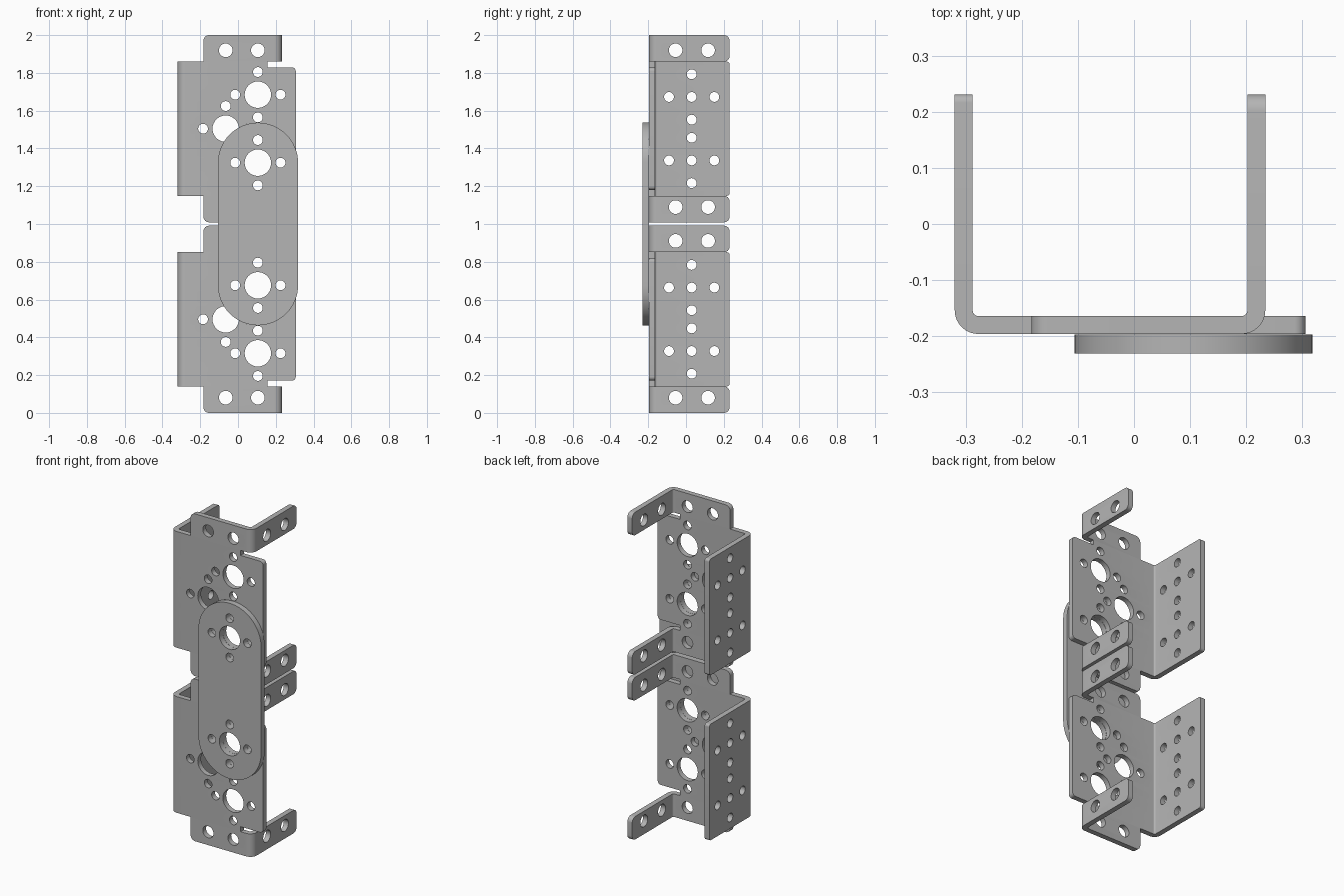
import bpy, bmesh, math
from mathutils import Vector

if "Cube" in bpy.data.objects:
    bpy.data.objects.remove(bpy.data.objects["Cube"])

T = 0.032                      # sheet thickness
Y0 = -0.196                    # front face of the brackets
RO = 0.042                     # outer bend radius
ARC = (RO - T / 2) * math.pi / 2
XL, XR = 0.3195 - RO, 0.234 - RO   # where the left and right bends begin
YC = Y0 + RO                   # bend axis
HALF = 0.4955                  # half bracket height
CUT = 0.355                    # flange half height, start of the ears

metal = bpy.data.materials.new("grey_metal")
metal.diffuse_color = (0.46, 0.46, 0.46, 1)
metal.use_nodes = True
metal.node_tree.nodes["Principled BSDF"].inputs["Base Color"].default_value = metal.diffuse_color


def rounded(corners, steps=8):
    """Outline from (x, y, radius) right-angled corners."""
    pts = []
    for i, (x, y, r) in enumerate(corners):
        p = Vector((x, y))
        if r == 0:
            pts.append(p)
            continue
        a = (Vector(corners[i - 1][:2]) - p).normalized() * r
        b = (Vector(corners[(i + 1) % len(corners)][:2]) - p).normalized() * r
        for k in range(steps + 1):
            t = k / steps * math.pi / 2
            pts.append(p + a * (1 - math.sin(t)) + b * (1 - math.cos(t)))
    return pts


def circle(x, y, r, n=32):
    return [Vector((x + r * math.cos(2 * math.pi * k / n), y + r * math.sin(2 * math.pi * k / n)))
            for k in range(n)]


def hub(x, y):
    """Large hole with four screw holes around it."""
    d = 0.12
    return [circle(x, y, 0.07)] + [circle(x + i, y + j, 0.026, 24)
                                   for i, j in ((d, 0), (-d, 0), (0, d), (0, -d))]


def flat_sheet(loops, thick):
    """Flat plate with holes, as a bmesh lying in xy."""
    cu = bpy.data.curves.new("outline", 'CURVE')
    cu.dimensions = '2D'
    cu.fill_mode = 'BOTH'
    cu.extrude = thick / 2
    for loop in loops:
        s = cu.splines.new('POLY')
        s.points.add(len(loop) - 1)
        for pt, co in zip(s.points, loop):
            pt.co = (co.x, co.y, 0, 1)
        s.use_cyclic_u = True
    ob = bpy.data.objects.new("outline", cu)
    bpy.context.collection.objects.link(ob)
    dg = bpy.context.evaluated_depsgraph_get()
    me = bpy.data.meshes.new_from_object(ob.evaluated_get(dg))
    bm = bmesh.new()
    bm.from_mesh(me)
    bpy.data.objects.remove(ob)
    bpy.data.curves.remove(cu)
    bpy.data.meshes.remove(me)
    bmesh.ops.remove_doubles(bm, verts=bm.verts, dist=1e-5)
    return bm


def finish(bm, name):
    bmesh.ops.recalc_face_normals(bm, faces=bm.faces)
    me = bpy.data.meshes.new(name)
    bm.to_mesh(me)
    bm.free()
    me.materials.clear()
    me.materials.append(metal)
    return me


def add(me, name, z):
    ob = bpy.data.objects.new(name, me)
    ob.location.z = z
    bpy.context.collection.objects.link(ob)
    bpy.ops.object.select_all(action='DESELECT')
    ob.select_set(True)
    bpy.context.view_layer.objects.active = ob
    return ob


def unfold(start, y):
    """Distance along the flat sheet for a point at depth y on a flange."""
    return start + ARC + y - YC


# Unfolded bracket: plate, left flange, two right ears
ear, flange = unfold(XR, 0.231), -unfold(XL, 0.231)
outline = rounded([
    (-0.183, -HALF, 0.03), (ear, -HALF, 0.03), (ear, -CUT, 0.03), (0.155, -CUT, 0),
    (0.155, -0.324, 0), (0.306, -0.324, 0.02), (0.306, 0.324, 0.02), (0.155, 0.324, 0),
    (0.155, CUT, 0), (ear, CUT, 0.03), (ear, HALF, 0.03), (-0.183, HALF, 0.03),
    (-0.183, CUT, 0), (flange, CUT, 0.015), (flange, -CUT, 0.015), (-0.183, -CUT, 0)])
loops = [outline] + hub(-0.065, 0)
for s in (1, -1):
    loops += hub(0.105, s * 0.18)
    # end holes and ear holes
    for u in (-0.065, 0.105, unfold(XR, -0.055), unfold(XR, 0.117)):
        loops.append(circle(u, s * 0.415, 0.036))
    # small holes of the left flange
    for y, z in ((0.03, 0.288), (0.03, 0.168), (0.03, 0.048), (0.15, 0.168), (-0.09, 0.168)):
        loops.append(circle(-unfold(XL, y), s * z, 0.026, 24))
bm = flat_sheet(loops, T)

# Cut lines across the bends, then fold
for side, start in ((1, XR), (-1, -XL)):
    for i in range(9):
        bmesh.ops.bisect_plane(bm, geom=bm.verts[:] + bm.edges[:] + bm.faces[:], dist=1e-6,
                               plane_co=(start + side * ARC * i / 8, 0, 0), plane_no=(1, 0, 0))
for v in bm.verts:
    u, z, w = v.co
    w += T / 2
    side, start = (1, XR) if u > 0 else (-1, XL)
    s = abs(u) - start
    if s <= 0 or (side > 0 and abs(z) < 0.34):
        v.co = (u, Y0 + w, z)
        continue
    a = min(s / ARC, 1) * math.pi / 2
    r = RO - w
    v.co = (side * (start + r * math.sin(a)), YC - r * math.cos(a) + max(s - ARC, 0), z)
bracket = finish(bm, "bracket")
for name, z in (("lower_bracket", HALF), ("upper_bracket", 2 - HALF)):
    add(bracket, name, z)
bpy.ops.object.shade_smooth_by_angle(angle=math.radians(30))

# Oval link plate joining both brackets
R, D = 0.212, 1 - HALF - 0.18
oval = [Vector((0.106 + R * math.cos(a), s * D + R * math.sin(a)))
        for s in (1, -1) for a in (math.pi * k / 32 + (0 if s > 0 else math.pi) for k in range(33))]
bm = flat_sheet([oval] + hub(0.105, D) + hub(0.105, -D), 0.034)
for v in bm.verts:
    v.co = (v.co.x, -0.214 + v.co.z, v.co.y)
add(finish(bm, "link_plate"), "link_plate", 1.0)
bpy.ops.object.shade_smooth_by_angle(angle=math.radians(30))
